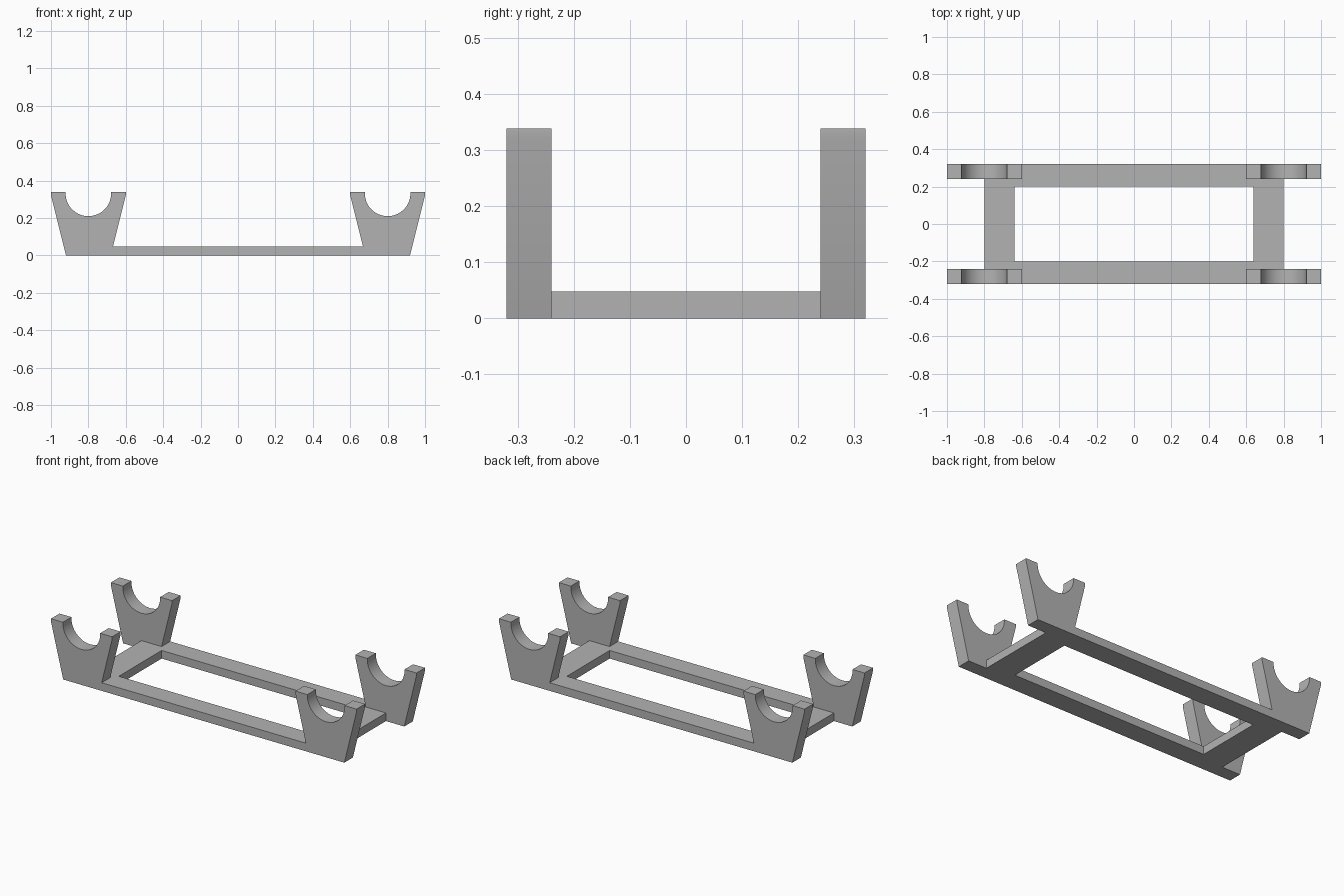
import bpy
import bmesh
from math import cos, sin, pi

cube = bpy.data.objects.get("Cube")
if cube:
    bpy.data.objects.remove(cube, do_unlink=True)

HEIGHT, LIP, BASE = 0.338, 0.322, 0.048
OUTER_Y, INNER_Y = 0.32, 0.24
CRADLE_X, NOTCH_R, NOTCH_Z = 0.8, 0.122, 0.332
TAPER = 0.08 / LIP
ARC_STEPS = 40

grey = bpy.data.materials.new("plain grey")
grey.use_nodes = True
colour = (0.45, 0.45, 0.45, 1)
grey.diffuse_color = colour
grey.node_tree.nodes["Principled BSDF"].inputs["Base Color"].default_value = colour


def finish(name, bm):
    bmesh.ops.recalc_face_normals(bm, faces=bm.faces[:])
    mesh = bpy.data.meshes.new(name)
    bm.to_mesh(mesh)
    bm.free()
    mesh.materials.append(grey)
    obj = bpy.data.objects.new(name, mesh)
    bpy.context.collection.objects.link(obj)
    bpy.ops.object.select_all(action="DESELECT")
    obj.select_set(True)
    bpy.context.view_layer.objects.active = obj
    bpy.ops.object.shade_smooth_by_angle(angle=pi / 6)
    return obj


# Right half of the side outline, from the rail up over the cradle and down
inner_foot = 0.6 + TAPER * (LIP - BASE)
half = [(inner_foot, BASE), (0.6, LIP), (0.6, HEIGHT), (CRADLE_X - NOTCH_R, HEIGHT)]
for i in range(ARC_STEPS + 1):
    a = pi + pi * i / ARC_STEPS
    half.append((CRADLE_X + NOTCH_R * cos(a), NOTCH_Z + NOTCH_R * sin(a)))
half += [(CRADLE_X + NOTCH_R, HEIGHT), (1, HEIGHT), (1, LIP), (0.92, 0)]
outline = half + [(-x, z) for x, z in reversed(half)]


# Side plates: long rail with a cradle at each end
def side_plate(name, y):
    bm = bmesh.new()
    face = bm.faces.new([bm.verts.new((x, y, z)) for x, z in outline])
    out = bmesh.ops.extrude_face_region(bm, geom=[face])
    verts = [v for v in out["geom"] if isinstance(v, bmesh.types.BMVert)]
    bmesh.ops.translate(bm, verts=verts, vec=(0, OUTER_Y - INNER_Y, 0))
    return finish(name, bm)


side_plate("front_cradle_rail", -OUTER_Y)
side_plate("back_cradle_rail", INNER_Y)

# Base frame: rectangular ring with an open middle
bm = bmesh.new()
corners = [(-1, -1), (1, -1), (1, 1), (-1, 1)]
rings = [[[bm.verts.new((sx * w, sy * d, z)) for sx, sy in corners]
          for z in (0, BASE)] for w, d in ((0.8, INNER_Y), (0.64, 0.2))]
(outer_low, outer_top), (hole_low, hole_top) = rings
for a, b in ((outer_low, outer_top), (outer_top, hole_top),
             (hole_top, hole_low), (hole_low, outer_low)):
    for i in range(4):
        j = (i + 1) % 4
        bm.faces.new((a[i], a[j], b[j], b[i]))
finish("base_frame", bm)
